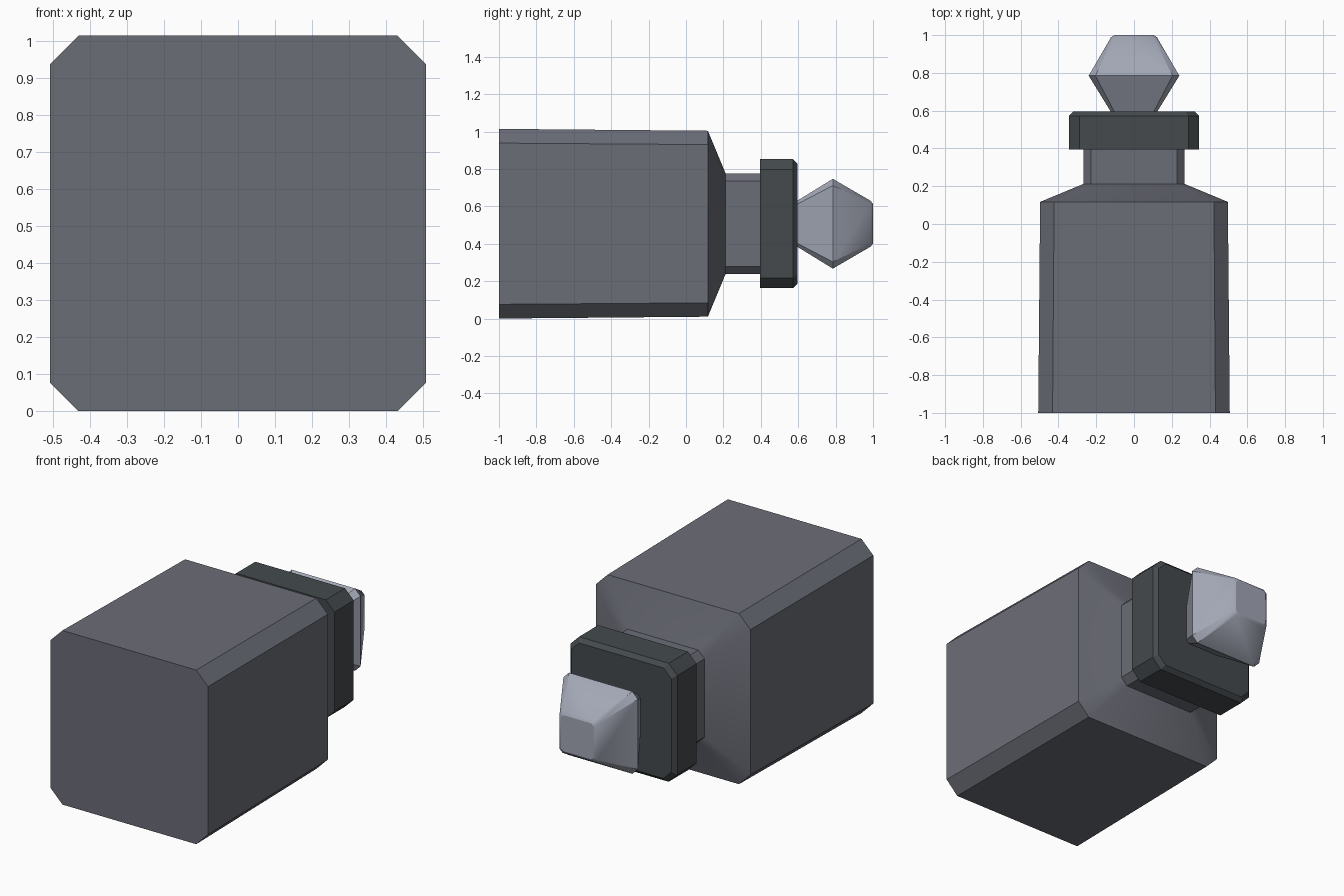
import bpy, bmesh, math

if "Cube" in bpy.data.objects:
    bpy.data.objects.remove(bpy.data.objects["Cube"])

CENTRE_Z = 0.507


def material(name, rgb):
    m = bpy.data.materials.new(name)
    m.diffuse_color = (*rgb, 1)
    m.use_nodes = True
    m.node_tree.nodes["Principled BSDF"].inputs["Base Color"].default_value = m.diffuse_color
    return m


def chamfered_square(half, cut):
    """Eight corner points of a square with cut corners."""
    i = half - cut
    return [(half, -i), (half, i), (i, half), (-i, half),
            (-half, i), (-half, -i), (-i, -half), (i, -half)]


def loft(name, sections, mat):
    """Skin chamfered squares, each (y, half size, corner cut), along y."""
    bm = bmesh.new()
    rings = [[bm.verts.new((x, y, z + CENTRE_Z)) for x, z in chamfered_square(h, c)]
             for y, h, c in sections]
    for a, b in zip(rings, rings[1:]):
        for k in range(8):
            n = (k + 1) % 8
            bm.faces.new((a[k], a[n], b[n], b[k]))
    bm.faces.new(rings[0])
    bm.faces.new(rings[-1])
    bmesh.ops.recalc_face_normals(bm, faces=bm.faces)
    mesh = bpy.data.meshes.new(name)
    bm.to_mesh(mesh)
    bm.free()
    mesh.materials.append(mat)
    obj = bpy.data.objects.new(name, mesh)
    bpy.context.collection.objects.link(obj)
    bpy.ops.object.select_all(action='DESELECT')
    obj.select_set(True)
    bpy.context.view_layer.objects.active = obj
    bpy.ops.object.shade_smooth_by_angle(angle=math.radians(25))
    return obj


glass = material("grey_glass", (0.147, 0.153, 0.184))
dark = material("dark_collar", (0.058, 0.068, 0.073))
pale = material("pale_stopper", (0.36, 0.385, 0.46))

# Bottle body with sloped shoulder and neck
loft("bottle_body", [(-1.0, 0.507, 0.076), (0.117, 0.497, 0.074),
                     (0.212, 0.268, 0.04), (0.40, 0.268, 0.04)], glass)

# Collar with a bevelled outer rim
loft("collar", [(0.395, 0.345, 0.056), (0.572, 0.345, 0.056),
                (0.595, 0.322, 0.05)], dark)

# Faceted stopper
loft("stopper", [(0.59, 0.12, 0.018), (0.785, 0.24, 0.036),
                 (0.988, 0.122, 0.018), (1.0, 0.105, 0.015)], pale)
